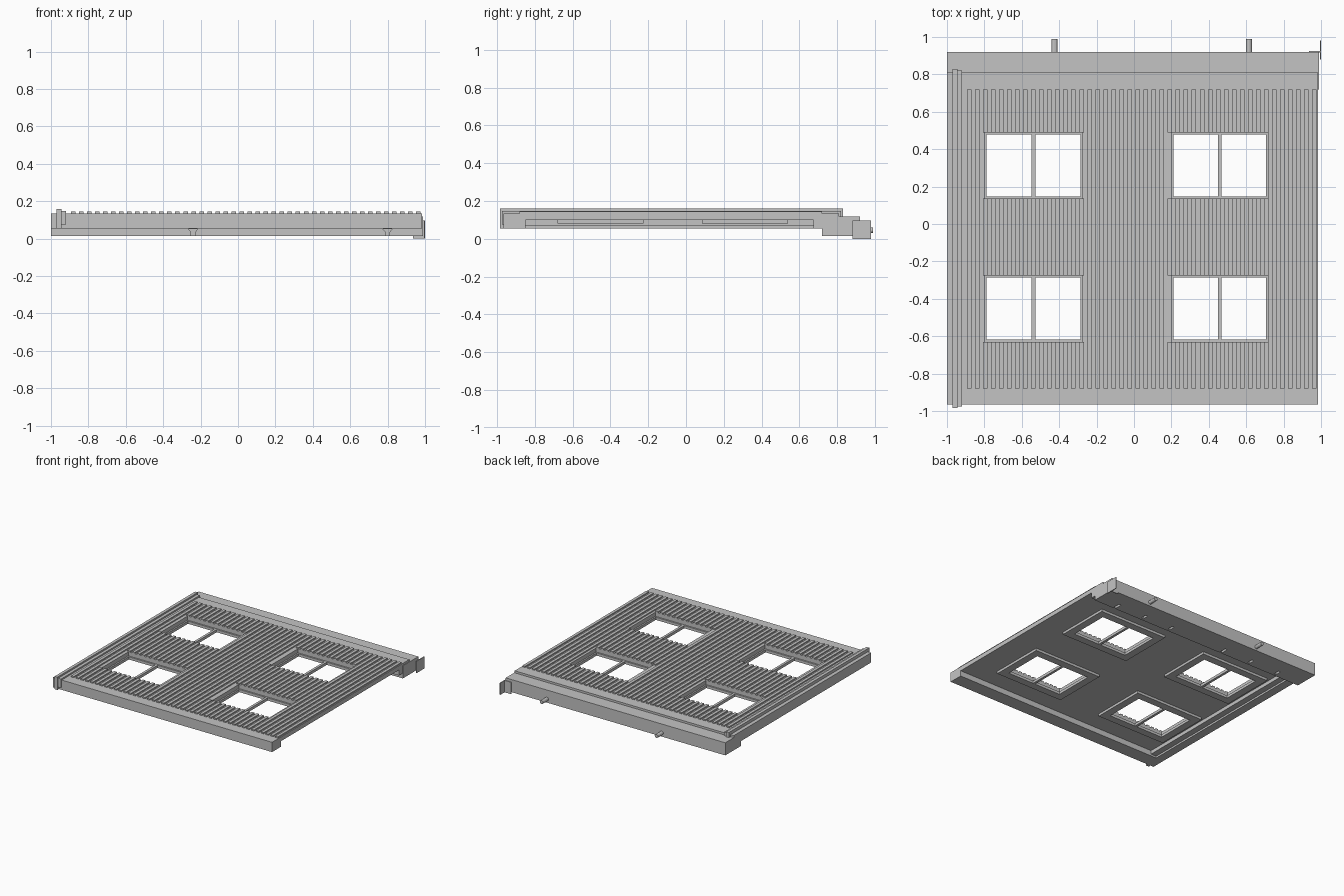
import bpy, bmesh, math
from mathutils import Matrix, Vector

cube = bpy.data.objects.get("Cube")
if cube:
    bpy.data.objects.remove(cube, do_unlink=True)

grey = bpy.data.materials.new("plain_grey")
grey.use_nodes = True
tone = (0.55, 0.55, 0.55, 1)
grey.diffuse_color = tone
grey.node_tree.nodes["Principled BSDF"].inputs["Base Color"].default_value = tone


def add_box(bm, x, y, z):
    centre = Vector([(a + b) / 2 for a, b in (x, y, z)])
    size = [b - a for a, b in (x, y, z)]
    bmesh.ops.create_cube(bm, size=1, matrix=Matrix.Translation(centre) @ Matrix.Diagonal((*size, 1)))


def finish(name, bm):
    mesh = bpy.data.meshes.new(name)
    bmesh.ops.recalc_face_normals(bm, faces=bm.faces)
    bm.to_mesh(mesh)
    bm.free()
    mesh.materials.append(grey)
    obj = bpy.data.objects.new(name, mesh)
    bpy.context.collection.objects.link(obj)
    return obj


def boxes(name, *specs):
    bm = bmesh.new()
    for spec in specs:
        add_box(bm, *spec)
    return finish(name, bm)


def cut(obj, cutter):
    cutter.hide_render = True
    mod = obj.modifiers.new("cut", "BOOLEAN")
    mod.operation, mod.solver, mod.object = "DIFFERENCE", "EXACT", cutter
    bpy.context.view_layer.objects.active = obj
    bpy.ops.object.modifier_apply(modifier=mod.name)
    bpy.data.objects.remove(cutter, do_unlink=True)


LEFT, RIGHT, FRONT, BACK = -1.0, 0.984, -0.965, 0.81
BASE, UNDER, TOP = 0.055, 0.10, 0.135
windows = [(x, y) for x in ((-0.80, -0.275), (0.20, 0.718))
           for y in ((-0.63, -0.275), (0.135, 0.49))]

# Wall panel with four window openings
panel = boxes("wall_panel", ((LEFT, RIGHT), (FRONT, BACK), (UNDER, TOP)))
cut(panel, boxes("opening_cutter", *[(x, y, (0, 0.3)) for x, y in windows]))

# Raised ribs, interrupted by the windows
ribs = []
count, first, last, half = 44, -0.882, 0.965, 0.012
for i in range(count):
    cx = first + (last - first) * i / (count - 1)
    start = -0.88
    for x, y in windows:
        if x[0] - half < cx < x[1] + half:
            ribs.append(((cx - half, cx + half), (start, y[0]), (TOP - 0.003, 0.145)))
            start = y[1]
    ribs.append(((cx - half, cx + half), (start, 0.72), (TOP - 0.003, 0.145)))
boxes("wall_ribs", *ribs)

# Window frames with a rear flange and a centre mullion
for n, (x, y) in enumerate(windows):
    mid, rim, flange = (x[0] + x[1]) / 2, 0.012, 0.05
    frame = boxes(f"window_frame_{n + 1}",
                  ((x[0] - flange, x[1] + flange), (y[0] - flange, y[1] + flange), (0.08, 0.102)))
    cut(frame, boxes("pane_cutter",
                     ((x[0] + rim, mid - 0.01), (y[0] + rim, y[1] - rim), (0, 0.3)),
                     ((mid + 0.01, x[1] - rim), (y[0] + rim, y[1] - rim), (0, 0.3))))

# Rims behind the panel
boxes("front_rim", ((LEFT, RIGHT), (FRONT, -0.85), (BASE, UNDER)))
boxes("side_rim", ((LEFT, -0.93), (-0.85, 0.72), (BASE, UNDER)),
      ((-0.93, -0.88), (-0.85, 0.72), (0.07, UNDER)))
boxes("rear_lip", ((LEFT, RIGHT), (0.675, 0.72), (BASE, UNDER)))

# Rear beam with small Y-shaped notches underneath
beam = boxes("rear_beam", ((LEFT, 0.988), (0.72, 0.92), (0.015, 0.118)))
bm = bmesh.new()
profile = [(-0.01, 0), (-0.01, 0.035), (-0.025, 0.052), (0.025, 0.052), (0.01, 0.035), (0.01, 0)]
for group in (0.8, -0.24):
    for step in range(3):
        y0 = 0.70 if step == 0 else 0.74
        face = bm.faces.new([bm.verts.new((group - 0.26 * step + px, y0, pz)) for px, pz in profile])
        new = bmesh.ops.extrude_face_region(bm, geom=[face])["geom"]
        bmesh.ops.translate(bm, vec=(0, 0.79 - y0, 0),
                            verts=[v for v in new if isinstance(v, bmesh.types.BMVert)])
cut(beam, finish("notch_cutter", bm))

# Locating pegs on the rear face
bm = bmesh.new()
for px in (-0.425, 0.615):
    bmesh.ops.create_cone(bm, cap_ends=True, segments=12, radius1=0.015, radius2=0.015, depth=0.08,
                          matrix=Matrix.Translation((px, 0.95, 0.045)) @ Matrix.Rotation(math.pi / 2, 4, "X"))
finish("locating_pegs", bm)

# Thin crossed plates on the rear corner
boxes("corner_plates", ((0.994, 1.0), (0.88, 0.98), (0, 0.097)),
      ((0.935, 1.0), (0.918, 0.925), (0, 0.097)))

# Stepped strip along the left edge, wrapping over both ends
boxes("edge_strip", ((-0.97, -0.945), (-0.985, 0.83), (BASE, 0.16)),
      ((-0.945, -0.92), (-0.975, 0.82), (0.075, 0.147)))
